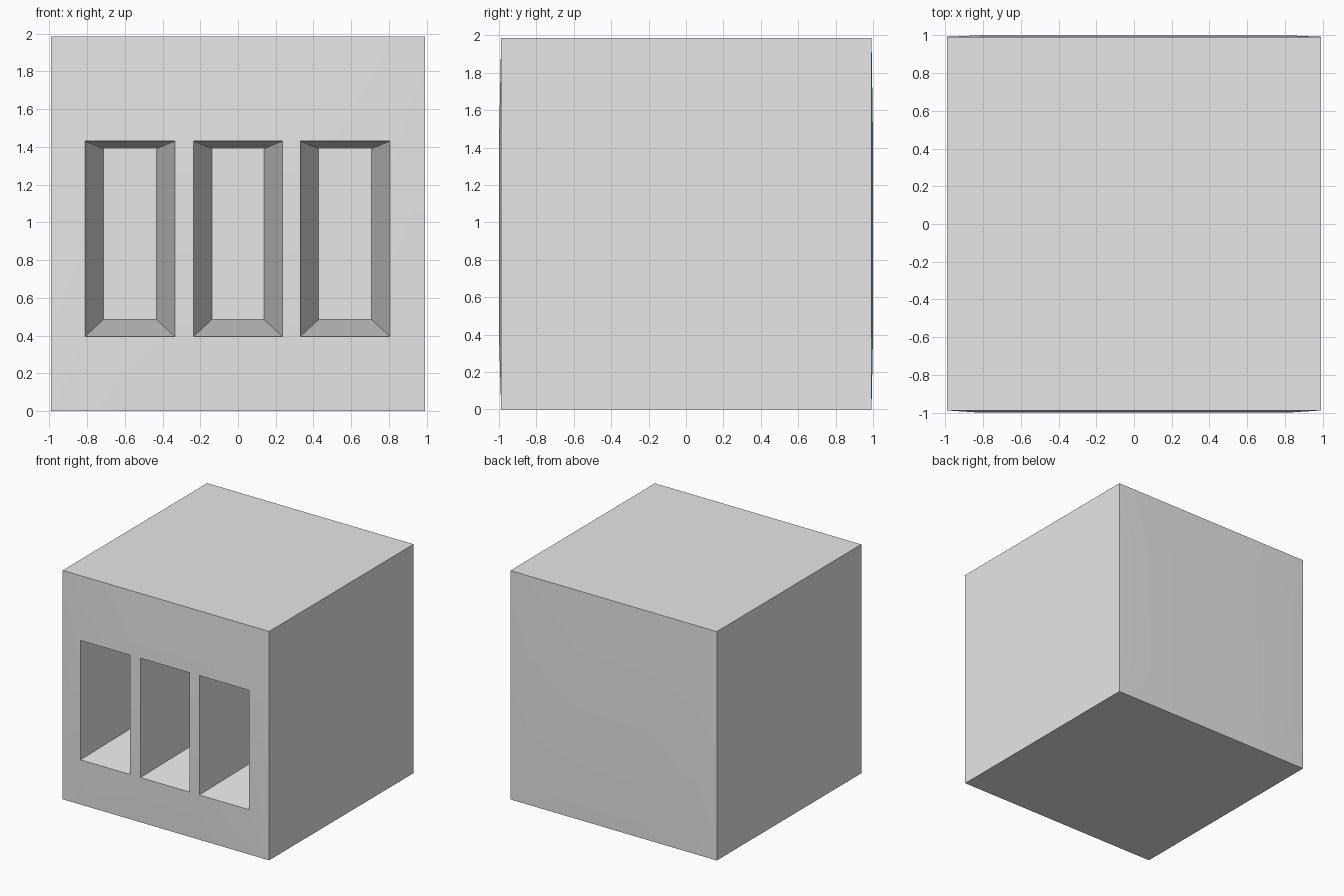
import bpy
import bmesh

old = bpy.data.objects.get("Cube")
if old:
    bpy.data.objects.remove(old, do_unlink=True)

# Light grey shared by the whole block
grey = bpy.data.materials.new("light_grey")
grey.use_nodes = True
grey.diffuse_color = (0.8, 0.8, 0.8, 1)
bsdf = next(n for n in grey.node_tree.nodes if n.type == 'BSDF_PRINCIPLED')
bsdf.inputs["Base Color"].default_value = (0.8, 0.8, 0.8, 1)

XS = [-0.99, -0.81, -0.335, -0.235, 0.235, 0.33, 0.805, 0.99]
ZS = [0, 0.395, 1.43, 1.985]
DEPTH = 0.75
bm = bmesh.new()


def wall(y_mid, y_rim):
    """Slightly pillowed wall split along the window edges."""
    def depth(i, k):
        return y_rim if i in (0, len(XS) - 1) or k in (0, len(ZS) - 1) else y_mid
    grid = [[bm.verts.new((x, depth(i, k), z)) for k, z in enumerate(ZS)]
            for i, x in enumerate(XS)]
    cells = {}
    for i in range(len(XS) - 1):
        for k in range(len(ZS) - 1):
            cells[i, k] = bm.faces.new((grid[i][k], grid[i + 1][k],
                                        grid[i + 1][k + 1], grid[i][k + 1]))
    return cells


front = wall(-1.0, -0.988)
back = wall(1.0, 0.992)

# Sides, top and bottom join the two walls
rim = [e for e in bm.edges if e.is_boundary]
bmesh.ops.bridge_loops(bm, edges=rim)

# Three deep windows whose walls taper inwards
for i in (1, 3, 5):
    result = bmesh.ops.extrude_discrete_faces(bm, faces=[front[i, 1]])
    pane = result["faces"][0]
    middle = pane.calc_center_median()
    for v in pane.verts:
        v.co.y += DEPTH
        v.co.x += 0.097 if v.co.x < middle.x else -0.097
        v.co.z += 0.09 if v.co.z < middle.z else -0.04

bmesh.ops.recalc_face_normals(bm, faces=bm.faces[:])
mesh = bpy.data.meshes.new("windowed_block")
bm.to_mesh(mesh)
bm.free()
mesh.materials.append(grey)
block = bpy.data.objects.new("windowed_block", mesh)
bpy.context.collection.objects.link(block)

# Soften the gentle bulge and keep the real edges sharp
bpy.ops.object.select_all(action='DESELECT')
block.select_set(True)
bpy.context.view_layer.objects.active = block
bpy.ops.object.shade_smooth_by_angle(angle=0.5)
